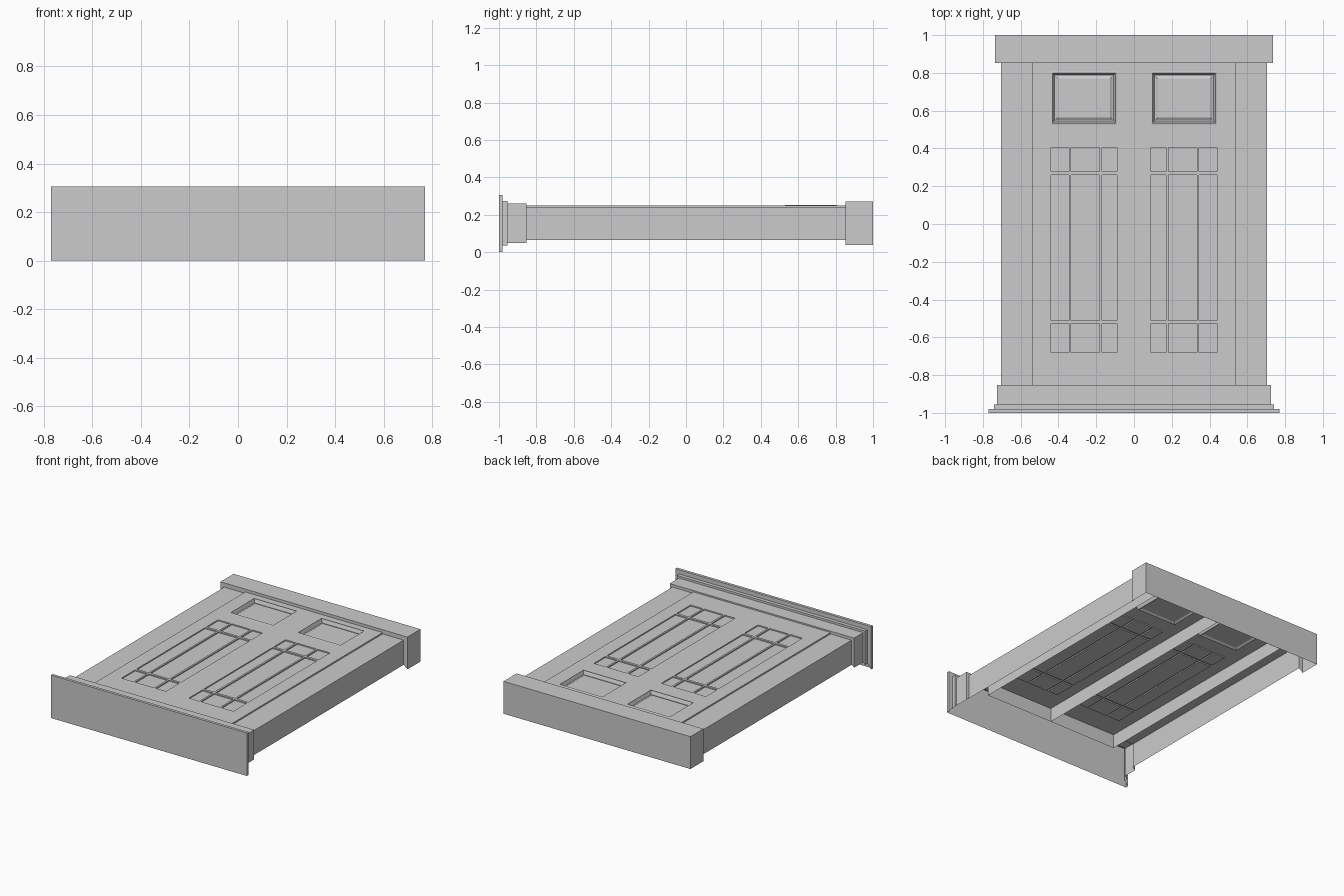
import bpy, bmesh

if "Cube" in bpy.data.objects:
    bpy.data.objects.remove(bpy.data.objects["Cube"])

DOOR_Z, JAMB_Z = 0.25, 0.24


def finish(bm, name):
    """Weld, clean coplanar faces, face the shell upward and make the object."""
    bmesh.ops.remove_doubles(bm, verts=bm.verts, dist=0.0001)
    bmesh.ops.recalc_face_normals(bm, faces=bm.faces)
    if sum(f.normal.z * f.calc_area() for f in bm.faces) < 0:
        bmesh.ops.reverse_faces(bm, faces=bm.faces)
    bmesh.ops.dissolve_limit(bm, angle_limit=0.01, verts=bm.verts, edges=bm.edges)
    mesh = bpy.data.meshes.new(name)
    bm.to_mesh(mesh)
    bm.free()
    obj = bpy.data.objects.new(name, mesh)
    bpy.context.collection.objects.link(obj)
    return obj


def face(bm, pts):
    return bm.faces.new([bm.verts.new(p) for p in pts])


def strip(bm, a, b):
    """Quads joining two matching rows of points."""
    for i in range(len(a) - 1):
        face(bm, [a[i], a[i + 1], b[i + 1], b[i]])


def hollow_trim(name, sections, cap):
    """Open-bottomed trim from (y, half width, bottom z, top z) sections."""
    bm = bmesh.new()
    rows = [[(-w, y, lo), (-w, y, hi), (w, y, hi), (w, y, lo)]
            for y, w, lo, hi in sections]
    for a, b in zip(rows, rows[1:]):
        strip(bm, a, b)
    face(bm, rows[cap])
    return finish(bm, name)


def nested_panel(bm, x0, x1, y0, y1, steps):
    """Rectangular rings stepping inward by (inset, z), closed in the middle."""
    rings = [[(x0 + d, y0 + d, z), (x1 - d, y0 + d, z),
              (x1 - d, y1 - d, z), (x0 + d, y1 - d, z)] for d, z in steps]
    for a, b in zip(rings, rings[1:]):
        strip(bm, a + a[:1], b + b[:1])
    face(bm, rings[-1])


# Stepped threshold and plain lintel, both open underneath
hollow_trim("threshold", [
    (-1.0, 0.77, 0.0, 0.305), (-0.98, 0.77, 0.0, 0.305),
    (-0.98, 0.74, 0.035, 0.275), (-0.955, 0.74, 0.035, 0.275),
    (-0.955, 0.725, 0.05, 0.26), (-0.853, 0.725, 0.05, 0.26),
    (-0.853, 0.705, 0.065, JAMB_Z)], 0)
hollow_trim("lintel", [
    (0.853, 0.705, 0.065, JAMB_Z), (0.853, 0.735, 0.04, 0.27),
    (1.0, 0.735, 0.04, 0.27)], -1)

# Side jambs
for side, label in ((-1, "left"), (1, "right")):
    bm = bmesh.new()
    prof = [(0.54, JAMB_Z), (0.705, JAMB_Z), (0.705, 0.065)]
    strip(bm, *[[(side * x, y, z) for x, z in prof] for y in (-0.853, 0.853)])
    finish(bm, label + "_jamb")

# Door leaf: a grid with panel openings, filled by recessed panels
bm = bmesh.new()
cols = [(0.09, 0.17), (0.183, 0.333), (0.345, 0.44)]
rows = [(-0.68, -0.527), (-0.51, 0.26), (0.277, 0.405)]
panes = [(c[0], c[1], r[0], r[1]) for c in cols for r in rows]
raised = (0.09, 0.44, 0.527, 0.807)
openings = panes + [raised]
openings += [(-b, -a, c, d) for a, b, c, d in openings]
xs = sorted({v for o in openings for v in o[:2]} | {-0.54, 0.0, 0.54})
ys = sorted({v for o in openings for v in o[2:]} | {-0.853, 0.853})
for xa, xb in zip(xs, xs[1:]):
    for ya, yb in zip(ys, ys[1:]):
        cx, cy = (xa + xb) / 2, (ya + yb) / 2
        if not any(a < cx < b and c < cy < d for a, b, c, d in openings):
            face(bm, [(xa, ya, DOOR_Z), (xb, ya, DOOR_Z),
                      (xb, yb, DOOR_Z), (xa, yb, DOOR_Z)])
for o in openings:
    if o[2] == raised[2]:
        steps = [(0, DOOR_Z), (0.008, 0.253), (0.018, 0.228),
                 (0.024, 0.228), (0.036, 0.236)]
    else:
        steps = [(0, DOOR_Z), (0, DOOR_Z - 0.008)]
    nested_panel(bm, *o, steps)
# Door edges hanging below the top skin
edge = [(-0.54, -0.853), (0.54, -0.853), (0.54, 0.853), (-0.54, 0.853), (-0.54, -0.853)]
strip(bm, [(x, y, DOOR_Z) for x, y in edge], [(x, y, 0.15) for x, y in edge])
finish(bm, "door_leaf")

# Centre rib under the door
bm = bmesh.new()
face(bm, [(0, -0.853, DOOR_Z), (0, 0.853, DOOR_Z), (0, 0.853, 0.15), (0, -0.853, 0.15)])
finish(bm, "centre_rib")
